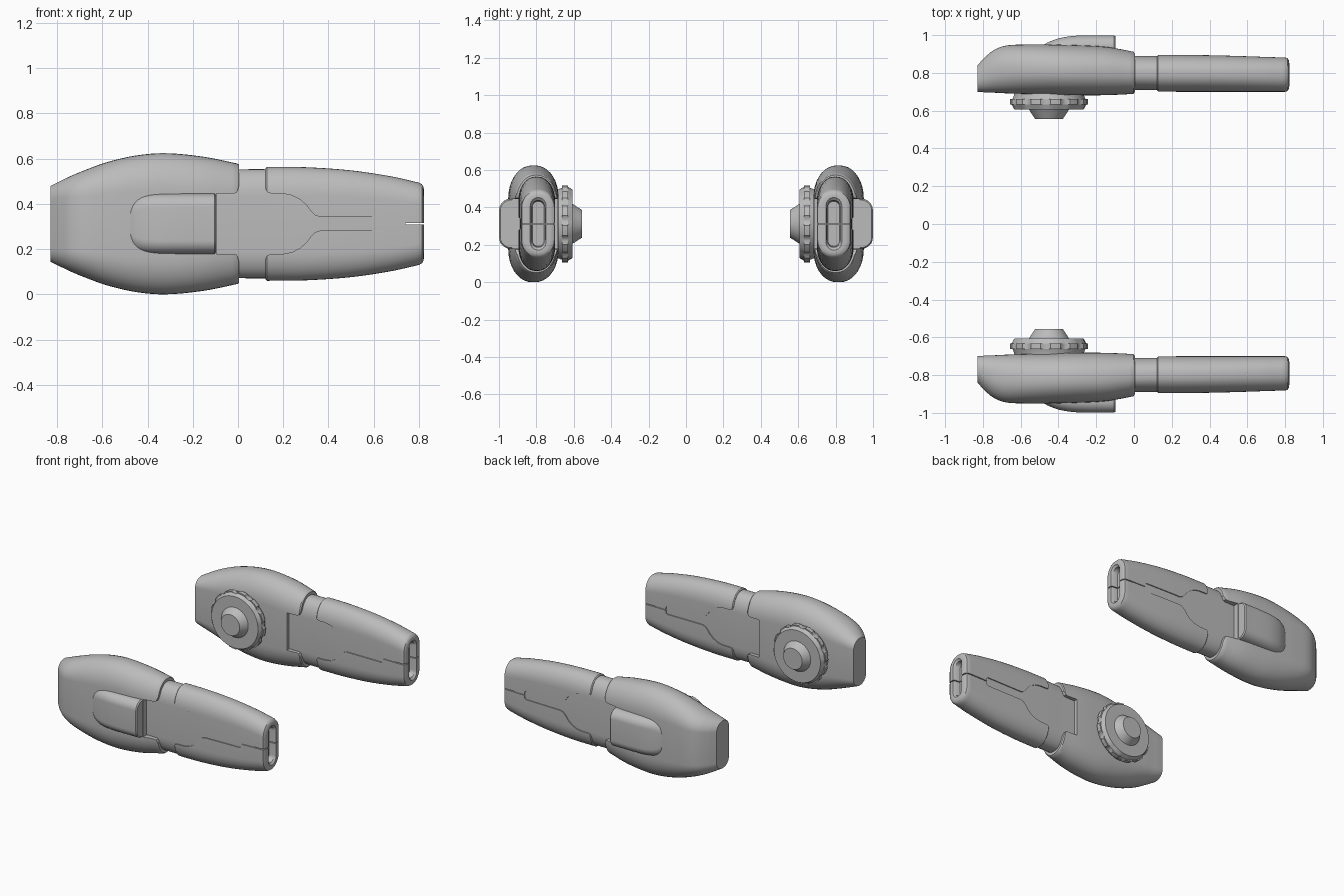
import bpy, bmesh, math

if "Cube" in bpy.data.objects:
    bpy.data.objects.remove(bpy.data.objects["Cube"])

CZ = 0.312  # height of the long axis
grey = bpy.data.materials.new("plain grey")
grey.diffuse_color = (0.5, 0.5, 0.5, 1)
grey.use_nodes = True
grey.node_tree.nodes["Principled BSDF"].inputs["Base Color"].default_value = grey.diffuse_color


def add_object(name, bm):
    bmesh.ops.recalc_face_normals(bm, faces=bm.faces[:])
    mesh = bpy.data.meshes.new(name)
    bm.to_mesh(mesh)
    bm.free()
    mesh.materials.append(grey)
    ob = bpy.data.objects.new(name, mesh)
    bpy.context.collection.objects.link(ob)
    return ob


def resample(keys, steps=6):
    """Smooth spline through section keys."""
    out = []
    for i in range(len(keys) - 1):
        a, b = keys[i], keys[i + 1]
        p, n = keys[max(i - 1, 0)], keys[min(i + 2, len(keys) - 1)]
        d = b[0] - a[0]
        for s in range(steps):
            t = s / steps
            row = [a[0] + d * t]
            for k in range(1, len(a)):
                m0 = (b[k] - p[k]) / (b[0] - p[0]) * d
                m1 = (n[k] - a[k]) / (n[0] - a[0]) * d
                row.append((2*t**3 - 3*t**2 + 1) * a[k] + (t**3 - 2*t**2 + t) * m0
                           + (3*t**2 - 2*t**3) * b[k] + (t**3 - t**2) * m1)
            out.append(tuple(row))
    return out + [keys[-1]]


def section(bm, row, round_y, seg=9):
    """Rounded slab outline: x, inner y, outer y, half height, corner height."""
    x, y0, y1, h, rz = row
    c, w = (y0 + y1) / 2, (y1 - y0) / 2
    ry = w * round_y
    ring = []
    for q, (sy, sz) in enumerate(((1, 1), (-1, 1), (-1, -1), (1, -1))):
        for k in range(seg + 1):
            a = math.pi / 2 * (q + k / seg)
            ring.append(bm.verts.new((x, c + sy * (w - ry) + ry * math.cos(a),
                                      CZ + sz * (h - rz) + rz * math.sin(a))))
    return ring


def loft(name, rows, round_y=0.93):
    bm = bmesh.new()
    rings = [section(bm, r, round_y) for r in rows]
    for a, b in zip(rings, rings[1:]):
        for i in range(len(a)):
            j = (i + 1) % len(a)
            bm.faces.new((a[i], a[j], b[j], b[i]))
    bm.faces.new(rings[0])
    bm.faces.new(rings[-1])
    return add_object(name, bm)


def finish(ob, cutter=None):
    """Cut the panel opening, copy to the other side, and shade."""
    bpy.ops.object.select_all(action='DESELECT')
    bpy.context.view_layer.objects.active = ob
    ob.select_set(True)
    if cutter:
        m = ob.modifiers.new("opening", 'BOOLEAN')
        m.operation, m.solver, m.object = 'DIFFERENCE', 'EXACT', cutter
        bpy.ops.object.modifier_apply(modifier=m.name)
    m = ob.modifiers.new("pair", 'MIRROR')
    m.use_axis = (False, True, False)
    m.use_mirror_merge = False
    bpy.ops.object.modifier_apply(modifier=m.name)
    bpy.ops.object.shade_smooth_by_angle(angle=math.radians(32))


# Panel-shaped opening through both shells
half = [(-0.095, 0.133), (-0.022, 0.133), (-0.006, 0.137), (0.0, 0.15), (0.003, 0.165),
        (0.121, 0.165), (0.124, 0.15), (0.132, 0.138), (0.148, 0.134), (0.2, 0.133),
        (0.24, 0.125), (0.275, 0.107), (0.303, 0.082), (0.322, 0.056), (0.34, 0.038),
        (0.362, 0.03), (0.64, 0.03), (0.648, 0.022), (0.65, 0.003), (0.9, 0.003)]
bm = bmesh.new()
outline = half + [(x, -z) for x, z in reversed(half)]
face = bm.faces.new([bm.verts.new((x, 0.5, CZ + z)) for x, z in outline])
geo = bmesh.ops.extrude_face_region(bm, geom=[face])
bmesh.ops.translate(bm, vec=(0, 0.7, 0),
                    verts=[v for v in geo["geom"] if isinstance(v, bmesh.types.BMVert)])
cutter = add_object("opening_cutter", bm)
cutter.hide_render = True

# Large shell
rows = resample([(-0.828, 0.70, 0.84, 0.168, 0.06), (-0.79, 0.697, 0.882, 0.187, 0.075),
                 (-0.74, 0.695, 0.922, 0.211, 0.095), (-0.68, 0.692, 0.944, 0.236, 0.115),
                 (-0.58, 0.689, 0.95, 0.272, 0.14), (-0.45, 0.685, 0.95, 0.302, 0.16),
                 (-0.32, 0.682, 0.947, 0.312, 0.165), (-0.15, 0.682, 0.938, 0.296, 0.16),
                 (-0.002, 0.688, 0.913, 0.266, 0.145)])
rows.append((0.005, 0.694, 0.907, 0.26, 0.14))
finish(loft("large_shell", rows), cutter)

# Tapered shell with rounded tip and slot socket
rows = [(0.122, 0.706, 0.89, 0.245, 0.12)]
rows += resample([(0.128, 0.70, 0.896, 0.252, 0.125), (0.30, 0.70, 0.895, 0.25, 0.125),
                  (0.50, 0.70, 0.891, 0.236, 0.118), (0.68, 0.70, 0.885, 0.209, 0.105),
                  (0.80, 0.70, 0.881, 0.182, 0.095)])
rows += [(0.813, 0.704, 0.878, 0.175, 0.09), (0.82, 0.715, 0.866, 0.164, 0.08),
         (0.822, 0.728, 0.853, 0.152, 0.065), (0.822, 0.748, 0.833, 0.14, 0.045),
         (0.81, 0.754, 0.827, 0.125, 0.038), (0.775, 0.758, 0.822, 0.12, 0.034)]
finish(loft("tapered_shell", rows), cutter)

# Inner core, seen at the neck and through the opening
rows = resample([(-0.16, 0.71, 0.89, 0.23, 0.12), (0.0, 0.71, 0.89, 0.24, 0.12),
                 (0.13, 0.708, 0.889, 0.241, 0.12), (0.30, 0.707, 0.888, 0.238, 0.12),
                 (0.50, 0.707, 0.884, 0.222, 0.11), (0.74, 0.707, 0.877, 0.18, 0.09)])
finish(loft("inner_core", rows, 0.9))

# Raised outer pad
rows = resample([(-0.50, 0.80, 0.93, 0.05, 0.045), (-0.485, 0.80, 0.944, 0.09, 0.06),
                 (-0.45, 0.80, 0.964, 0.117, 0.06), (-0.39, 0.80, 0.985, 0.13, 0.06),
                 (-0.30, 0.80, 0.997, 0.133, 0.06), (-0.105, 0.80, 0.999, 0.133, 0.06)])
rows.append((-0.098, 0.80, 0.993, 0.127, 0.056))
finish(loft("outer_pad", rows, 0.6))

# Notched knob with cone, facing the gap: y, crest radius, notch radius
profile = [(0.72, 0.18, 0.18), (0.682, 0.185, 0.185), (0.662, 0.193, 0.193),
           (0.662, 0.206, 0.194), (0.632, 0.206, 0.194), (0.632, 0.198, 0.193),
           (0.606, 0.183, 0.183), (0.606, 0.106, 0.106), (0.556, 0.074, 0.074)]
bm = bmesh.new()
rings = []
for y, crest, notch in profile:
    ring = []
    for i in range(72):
        a = 2 * math.pi * (i + 0.5) / 72
        r = notch if i % 6 < 2 else crest
        ring.append(bm.verts.new((-0.45 + r * math.cos(a), y, CZ + r * math.sin(a))))
    rings.append(ring)
for a, b in zip(rings, rings[1:]):
    for i in range(72):
        j = (i + 1) % 72
        bm.faces.new((a[i], a[j], b[j], b[i]))
bm.faces.new(rings[0])
bm.faces.new(rings[-1])
finish(add_object("notched_knob", bm))

bpy.data.objects.remove(cutter)
